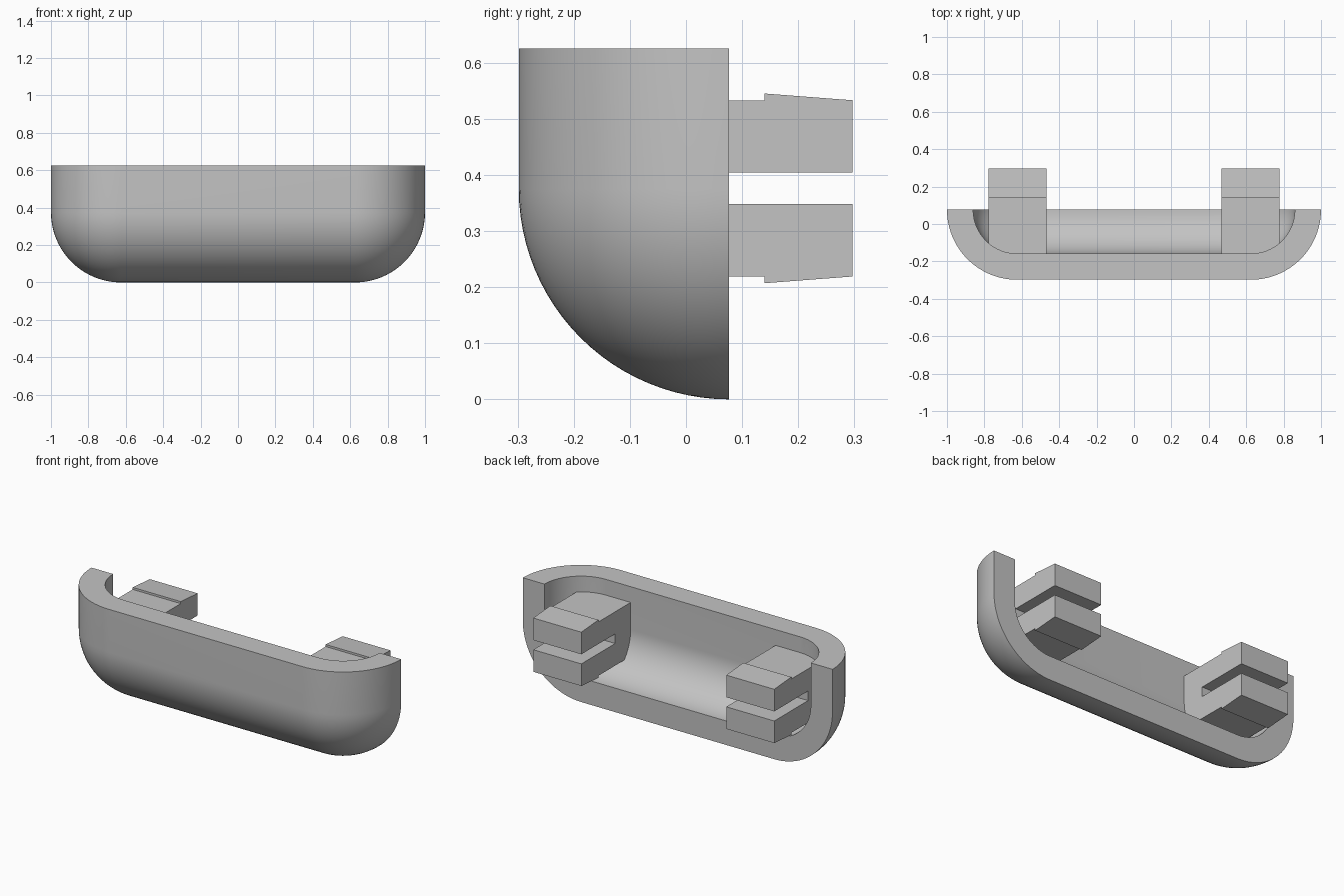
import bpy, bmesh, math

cube = bpy.data.objects.get("Cube")
if cube:
    bpy.data.objects.remove(cube)

grey = bpy.data.materials.new("plain grey")
grey.use_nodes = True
colour = (0.55, 0.55, 0.55, 1)
grey.diffuse_color = colour
grey.node_tree.nodes["Principled BSDF"].inputs["Base Color"].default_value = colour

CENTRE_X, BACK_Y, CENTRE_Z, TOP_Z = 0.625, 0.077, 0.375, 0.625
OUTER, INNER = 0.375, 0.235
STEPS = 24


def finish(bm, name):
    bmesh.ops.remove_doubles(bm, verts=bm.verts, dist=1e-5)
    bmesh.ops.recalc_face_normals(bm, faces=bm.faces)
    mesh = bpy.data.meshes.new(name)
    bm.to_mesh(mesh)
    bm.free()
    mesh.materials.append(grey)
    obj = bpy.data.objects.new(name, mesh)
    bpy.context.collection.objects.link(obj)
    return obj


def skin(bm, radius):
    """Columns around the front, each running from the underside to the top."""
    columns = []
    for side in (1, -1):
        for i in range(STEPS + 1):
            a = math.pi / 2 * (i / STEPS if side > 0 else 1 - i / STEPS)
            column = []
            for j in range(STEPS + 2):
                lat = math.pi / 2 * (1 - min(j, STEPS) / STEPS)
                r = radius * math.cos(lat)
                z = TOP_Z if j > STEPS else CENTRE_Z - radius * math.sin(lat)
                column.append(bm.verts.new((side * (CENTRE_X + r * math.cos(a)),
                                            BACK_Y - r * math.sin(a), z)))
            columns.append(column)
    for c, d in zip(columns, columns[1:]):
        for j in range(STEPS + 1):
            bm.faces.new((c[j], d[j], d[j + 1], c[j + 1]))
    # Open edge: up one end, along the top, down the other end, along the bottom
    return (columns[0] + [c[-1] for c in columns[1:-1]]
            + columns[-1][::-1] + [c[0] for c in columns[-2:0:-1]])


# Hollow rounded shell, closed by a flat rim
bm = bmesh.new()
outer_edge, inner_edge = skin(bm, OUTER), skin(bm, INNER)
count = len(outer_edge)
for k in range(count):
    n = (k + 1) % count
    bm.faces.new((outer_edge[k], outer_edge[n], inner_edge[n], inner_edge[k]))
bmesh.ops.dissolve_degenerate(bm, dist=1e-5, edges=bm.edges)
shell = finish(bm, "shell")
bpy.context.view_layer.objects.active = shell
shell.select_set(True)
bpy.ops.object.shade_smooth_by_angle(angle=math.radians(30))

# Forked snap clips: upper half profile mirrored about the middle of the slot
MID_Z = 0.376
half = [(-0.015, 0.028), (0.297, 0.028), (0.297, 0.157),
        (0.14, 0.169), (0.14, 0.157), (-0.18, 0.157)]
profile = half + [(y, -z) for y, z in reversed(half)]
for side, name in ((1, "left_clip"), (-1, "right_clip")):
    bm = bmesh.new()
    face = bm.faces.new([bm.verts.new((side * 0.468, y, MID_Z + z)) for y, z in profile])
    moved = bmesh.ops.extrude_face_region(bm, geom=[face])["geom"]
    bmesh.ops.translate(bm, vec=(side * 0.31, 0, 0),
                        verts=[v for v in moved if isinstance(v, bmesh.types.BMVert)])
    # Close the start face if the extrusion consumed it
    bmesh.ops.holes_fill(bm, edges=[e for e in bm.edges if e.is_boundary], sides=0)
    finish(bm, name)
